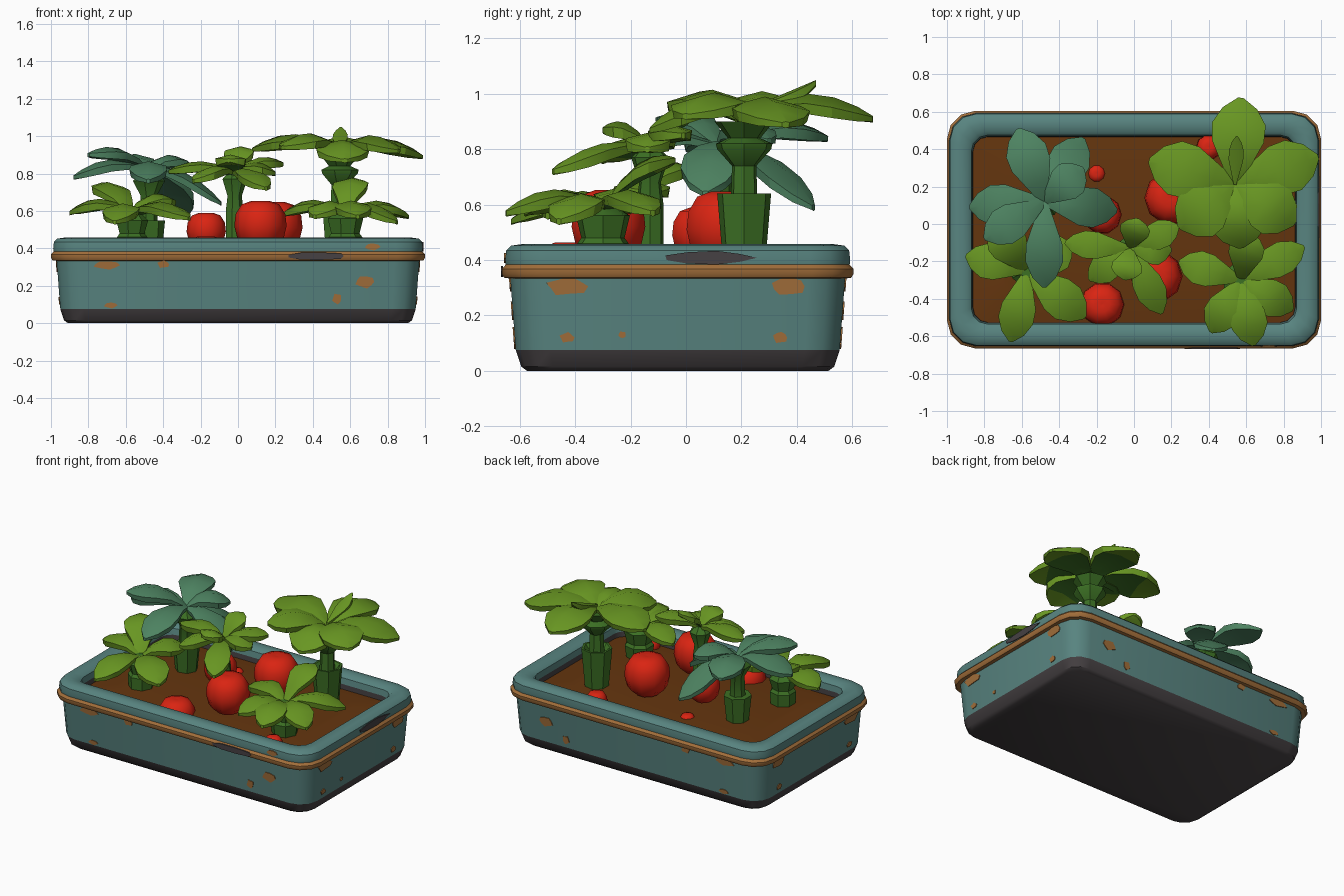
import bpy, math, random
from mathutils import Vector

if "Cube" in bpy.data.objects:
    bpy.data.objects.remove(bpy.data.objects["Cube"])

random.seed(4)
CY = -0.03            # planter centre in y
HX, HY = 1.0, 0.635   # outer half sizes at the band


def material(name, r, g, b):
    m = bpy.data.materials.new(name)
    lin = [(c / 255 / 12.92) if c < 10 else ((c / 255 + 0.055) / 1.055) ** 2.4 for c in (r, g, b)]
    m.diffuse_color = (*lin, 1)
    m.use_nodes = True
    m.node_tree.nodes["Principled BSDF"].inputs["Base Color"].default_value = m.diffuse_color
    return m


TEAL = material("teal paint", 88, 132, 128)
COPPER = material("copper rust", 162, 110, 58)
GREY = material("dark grey", 70, 65, 67)
SOIL = material("brown soil", 100, 53, 14)
RED = material("tomato red", 218, 36, 18)
LEAF = material("leaf green", 104, 150, 34)
BLUELEAF = material("blue green leaf", 78, 132, 98)
STEM = material("stem green", 60, 112, 36)


def add_object(name, verts, faces, mats, indices=None, smooth=35):
    me = bpy.data.meshes.new(name)
    me.from_pydata([tuple(v) for v in verts], [], faces)
    for m in mats:
        me.materials.append(m)
    if indices:
        me.polygons.foreach_set("material_index", indices)
    me.update()
    ob = bpy.data.objects.new(name, me)
    bpy.context.collection.objects.link(ob)
    if smooth:
        bpy.ops.object.select_all(action='DESELECT')
        ob.select_set(True)
        bpy.context.view_layer.objects.active = ob
        bpy.ops.object.shade_smooth_by_angle(angle=math.radians(smooth))
    return ob


# ---------- planter ----------
def rounded_ring(d, z):
    hx, hy, r = HX - d, HY - d, max(0.15 - d * 0.5, 0.06)
    pts = []
    for k, (sx, sy) in enumerate([(1, 1), (-1, 1), (-1, -1), (1, -1)]):
        for i in range(4):
            a = math.pi / 2 * (k + i / 3)
            pts.append((sx * (hx - r) + r * math.cos(a), CY + sy * (hy - r) + r * math.sin(a), z))
    return pts


def strip_faces(n, m):
    return [(j * n + i, j * n + (i + 1) % n, (j + 1) * n + (i + 1) % n, (j + 1) * n + i)
            for j in range(m - 1) for i in range(n)]


def loft(name, profile, mat, first=False, last=False):
    verts = [p for d, z in profile for p in rounded_ring(d, z)]
    n, m = 16, len(profile)
    faces = strip_faces(n, m)
    if first:
        faces.append(tuple(reversed(range(n))))
    if last:
        faces.append(tuple(range((m - 1) * n, m * n)))
    return add_object(name, verts, faces, [mat])


loft("base", [(0.09, 0.0), (0.07, 0.015), (0.05, 0.075)], GREY, first=True)
loft("body", [(0.05, 0.075), (0.03, 0.34)], TEAL)
loft("band", [(0.03, 0.333), (0.008, 0.336), (0.0, 0.35), (0.0, 0.368), (0.014, 0.383)], COPPER)
loft("rim", [(0.014, 0.383), (0.012, 0.4), (0.016, 0.435), (0.034, 0.452), (0.07, 0.457),
             (0.11, 0.452), (0.13, 0.435), (0.137, 0.395)], TEAL)
loft("inner_wall", [(0.137, 0.395), (0.14, 0.33)], GREY)
loft("soil", [(0.138, 0.36), (0.3, 0.378)], SOIL, last=True)


# ---------- worn patches, thin plates lying on the walls ----------
def patch(name, side, u, z, w, h, mat):
    n, verts = 9, []
    for off in (-0.003, 0.005):
        for i in range(n):
            a = 2 * math.pi * i / n
            k = 1 + 0.15 * math.sin(3 * i + u * 9)
            pu, pz = u + w * k * math.cos(a), z + h * k * math.sin(a)
            d = 0.013 if z > 0.38 else (0.001 if z > 0.34 else 0.05 - 0.075 * (pz - 0.075))
            out = (HX if side in "LR" else HY) - d + off
            verts.append({"F": (pu, CY - out, pz), "B": (pu, CY + out, pz),
                          "R": (out, pu, pz), "L": (-out, pu, pz)}[side])
    faces = [tuple(range(n)), tuple(range(n, 2 * n))]
    faces += [(i, (i + 1) % n, n + (i + 1) % n, n + i) for i in range(n)]
    add_object(name, verts, faces, [mat], smooth=0)


for side in "FB":
    for u, z, w, h in [(-0.7, 0.31, 0.07, 0.022), (-0.4, 0.315, 0.03, 0.02), (0.68, 0.22, 0.05, 0.032),
                       (0.53, 0.13, 0.025, 0.028), (-0.68, 0.095, 0.035, 0.015)]:
        patch("rust_spot", side, u, z, w, h, COPPER)
patch("rim_chip", "F", 0.72, 0.408, 0.04, 0.018, COPPER)
patch("worn_band", "F", 0.42, 0.358, 0.16, 0.021, GREY)
for side in "LR":
    for u, z, w, h in [(-0.43, 0.305, 0.07, 0.032), (0.37, 0.305, 0.06, 0.032),
                       (-0.43, 0.12, 0.025, 0.018), (0.34, 0.12, 0.025, 0.02)]:
        patch("rust_spot", side, u, z, w, h, COPPER)
patch("rust_spot", "R", -0.23, 0.13, 0.014, 0.012, COPPER)
patch("worn_rim", "R", 0.08, 0.408, 0.16, 0.024, GREY)


# ---------- plants ----------
def lathe(name, x, y, profile, mat, n=7, smooth=35):
    verts = [(x + r * math.cos(2 * math.pi * i / n), y + r * math.sin(2 * math.pi * i / n), z)
             for r, z in profile for i in range(n)]
    m = len(profile)
    faces = strip_faces(n, m) + [tuple(range((m - 1) * n, m * n))]
    return add_object(name, verts, faces, [mat], smooth=smooth)


def leaf(name, base, tip, width, arch, mat):
    """Thick drooping leaf: six-point cross-sections along an arched path."""
    base, tip = Vector(base), Vector(tip)
    flat = Vector((tip.x - base.x, tip.y - base.y, 0)).normalized()
    side = Vector((-flat.y, flat.x, 0))
    stations = [(0, 0.18), (0.25, 0.58), (0.5, 0.97), (0.7, 1.0), (0.88, 0.64), (1, 0.1)]
    verts, faces, idx = [], [], []
    for t, k in stations:
        c = base.lerp(tip, t) + Vector((0, 0, arch * 4 * t * (1 - t) + 0.01))
        w, th = width * k * 0.5, 0.02 + 0.035 * k
        droop = 0.25 * w
        for s, z in [(1, -droop), (0, 0), (-1, -droop),
                     (-0.92, -droop - th * 0.7), (0, -th), (0.92, -droop - th * 0.7)]:
            verts.append(c + side * (w * s) + Vector((0, 0, z)))
    for j in range(len(stations) - 1):
        for i in range(6):
            a, b = j * 6 + i, j * 6 + (i + 1) % 6
            faces.append((b, a, a + 6, b + 6))
            idx.append(1 if i in (3, 4) and j < 3 else 0)   # darker inner underside
    e = len(verts) - 6
    faces += [(0, 1, 2, 3, 4, 5), tuple(e + i for i in (5, 4, 3, 2, 1, 0))]
    add_object(name, verts, faces, [mat, STEM if mat is LEAF else mat], idx + [0, 0], 30)


def plant(name, x, y, z, stem, width, arch, mat, tips):
    lathe(name + "_stem", x, y, stem, STEM)
    for tx, ty, tz in tips:
        leaf(name + "_leaf", (x, y, z), (tx, ty, tz), width * random.uniform(0.92, 1.08), arch, mat)


# tall plant, back right
plant("tall_plant", 0.54, 0.21, 0.91,
      [(0.075, 0.35), (0.1, 0.64), (0.085, 0.64), (0.05, 0.6), (0.045, 0.74), (0.1, 0.8), (0.105, 0.82),
       (0.06, 0.84), (0.11, 0.9)],
      0.3, 0.08, LEAF,
      [(0.57, 0.675, 0.91), (0.985, 0.36, 0.89), (0.08, 0.34, 0.93), (0.57, -0.13, 0.87),
       (0.86, 0.0, 0.92), (0.24, -0.02, 0.94)])
leaf("tall_plant_leaf", (0.54, 0.21, 0.93), (0.55, 0.47, 1.04), 0.08, 0.0, LEAF)

# blue green plant, back left
plant("blue_plant", -0.48, 0.12, 0.81,
      [(0.07, 0.35), (0.09, 0.55), (0.05, 0.55), (0.045, 0.68), (0.09, 0.76), (0.05, 0.81)],
      0.21, 0.07, BLUELEAF,
      [(-0.62, 0.51, 0.84), (-0.27, 0.46, 0.59), (-0.88, 0.09, 0.78), (-0.48, -0.34, 0.76),
       (-0.09, 0.07, 0.64), (-0.8, -0.08, 0.9), (-0.27, 0.3, 0.83)])

# front left plant
plant("front_left_plant", -0.57, -0.25, 0.58,
      [(0.08, 0.35), (0.085, 0.46), (0.07, 0.48), (0.09, 0.55), (0.04, 0.6)],
      0.2, 0.07, LEAF,
      [(-0.9, -0.17, 0.59), (-0.66, -0.63, 0.54), (-0.26, -0.5, 0.56), (-0.75, 0.0, 0.73),
       (-0.34, -0.1, 0.64)])

# small middle plant
plant("middle_plant", -0.02, -0.13, 0.8,
      [(0.05, 0.35), (0.05, 0.6), (0.04, 0.68), (0.07, 0.77), (0.03, 0.81)],
      0.155, 0.05, LEAF,
      [(0.15, -0.48, 0.72), (-0.37, -0.1, 0.81), (0.24, -0.01, 0.85), (-0.24, -0.3, 0.76),
       (0.02, 0.03, 0.93), (0.2, -0.14, 0.8), (-0.05, -0.3, 0.87)])

# front right plant
plant("front_right_plant", 0.57, -0.3, 0.58,
      [(0.08, 0.35), (0.095, 0.46), (0.08, 0.48), (0.1, 0.56), (0.04, 0.6)],
      0.19, 0.07, LEAF,
      [(0.91, -0.12, 0.57), (0.85, -0.46, 0.54), (0.64, -0.65, 0.57), (0.41, -0.58, 0.57),
       (0.24, -0.2, 0.58), (0.62, -0.04, 0.76)])

# ---------- tomatoes ----------
for x, y, z, r in [(0.12, -0.28, 0.52, 0.14), (0.2, 0.14, 0.51, 0.145), (-0.17, -0.43, 0.35, 0.12),
                   (-0.17, 0.05, 0.49, 0.105), (0.4, 0.41, 0.38, 0.068), (-0.2, 0.27, 0.35, 0.05),
                   (0.6, -0.47, 0.37, 0.06)]:
    prof = [(0.5, -0.85), (0.88, -0.5), (1.0, 0.0), (0.95, 0.45), (0.72, 0.82), (0.35, 0.95), (0.05, 0.92)]
    lathe("tomato", x, y, [(r * a, z + r * b) for a, b in prof], RED, n=10, smooth=50)
